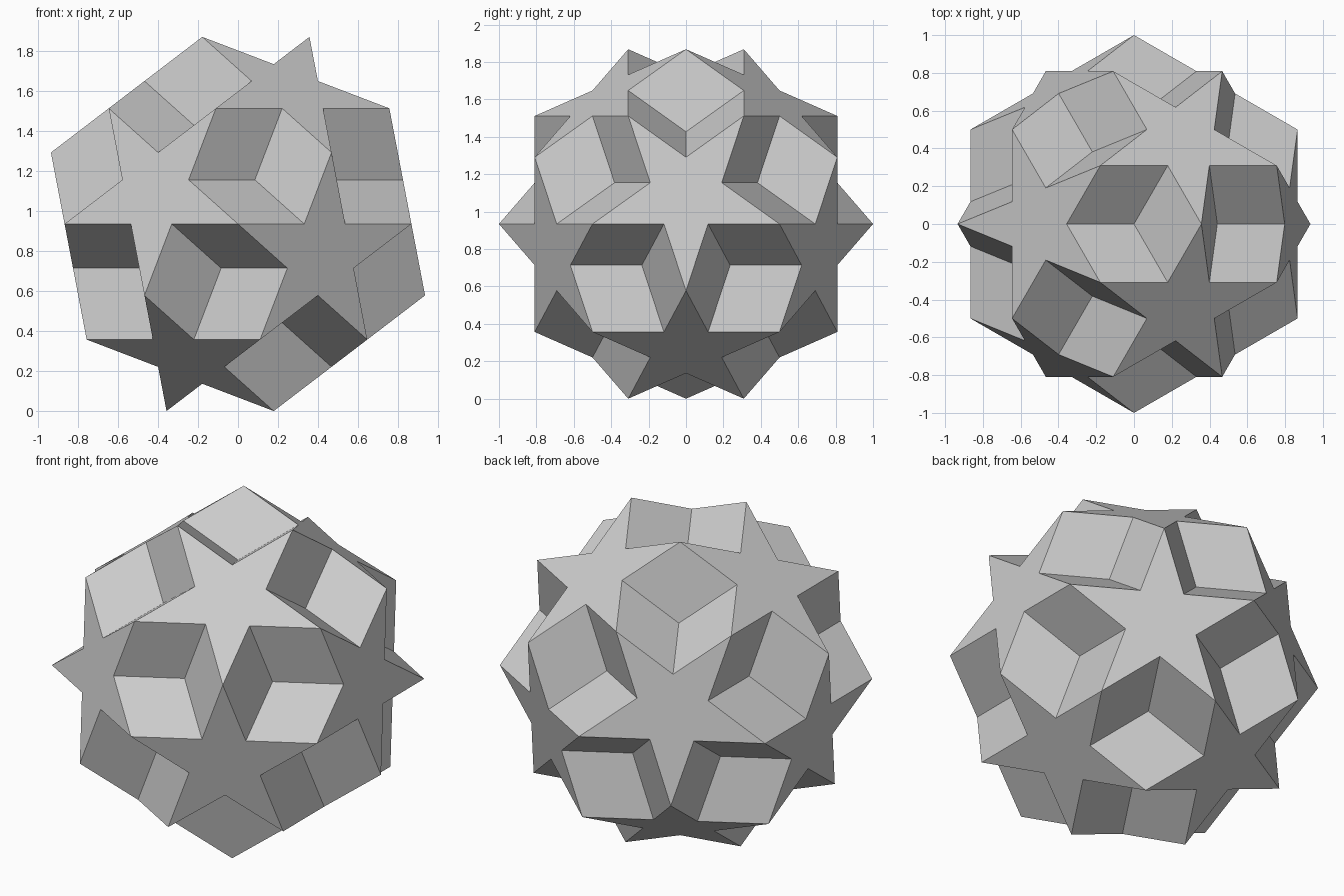
import bpy, bmesh, math
from itertools import combinations, product
from mathutils import Vector, Matrix

if "Cube" in bpy.data.objects:
    bpy.data.objects.remove(bpy.data.objects["Cube"])

PHI = (1 + math.sqrt(5)) / 2


def cyclic(a, b, c):
    """All sign choices and cyclic shifts of a coordinate triple, without repeats."""
    found = set()
    for s in product((1, -1), repeat=3):
        p = [k * v + 0.0 for k, v in zip(s, (a, b, c))]
        for i in range(3):
            found.add(tuple(p[i:] + p[:i]))
    return [Vector(p) for p in sorted(found)]


# 30 outer tips on the unit sphere and the 12 star directions
tips = cyclic(0, 0, 1) + cyclic(0.5 / PHI, 0.5, PHI / 2)
axes = [v.normalized() for v in cyclic(1, 0, PHI)]

# Turn a threefold axis upright, with one tip of the top dent towards +x
up = Vector((1, 1, 1)).normalized()
lead = Vector((0.5 / PHI, 0.5, PHI / 2))
x = (lead - up * lead.dot(up)).normalized()
turn = Matrix((x, up.cross(x), up))
tips = [turn @ v for v in tips]
axes = [turn @ v for v in axes]

bm = bmesh.new()


def face(points):
    bm.faces.new([bm.verts.new(p) for p in points])


# Twelve flat five-pointed stars
for n in axes:
    ring = [v for v in tips if v.dot(n) > 0.8]
    centre = sum(ring, Vector()) / 5
    u = (ring[0] - centre).normalized()
    w = n.cross(u)
    ring.sort(key=lambda v: math.atan2((v - centre).dot(w), (v - centre).dot(u)))
    outline = []
    for i in range(5):
        notch = centre - (ring[(i + 3) % 5] - centre) / PHI**2
        outline += [ring[i], notch]
    face(outline)

# Twenty sunken corners, each made of three rhombi
DEPTH = 0.525731 / 0.794654
for tri in combinations(tips, 3):
    if any((p - q).length > 0.7 for p, q in combinations(tri, 2)):
        continue
    mid = sum(tri, Vector())
    pit = mid.normalized() * DEPTH
    for i in range(3):
        a, b, c = tri[i], tri[(i + 1) % 3], tri[(i + 2) % 3]
        face([c, (b + c - a + pit) / 2, pit, (a + c - b + pit) / 2])

# Weld the shell and stand it on the ground
bmesh.ops.remove_doubles(bm, verts=bm.verts, dist=1e-3)
bmesh.ops.recalc_face_normals(bm, faces=bm.faces)
low = min(v.co.z for v in bm.verts)
bmesh.ops.translate(bm, verts=bm.verts, vec=(0, 0, -low))

mesh = bpy.data.meshes.new("star_polyhedron")
bm.to_mesh(mesh)
bm.free()
bpy.context.collection.objects.link(bpy.data.objects.new("star_polyhedron", mesh))
